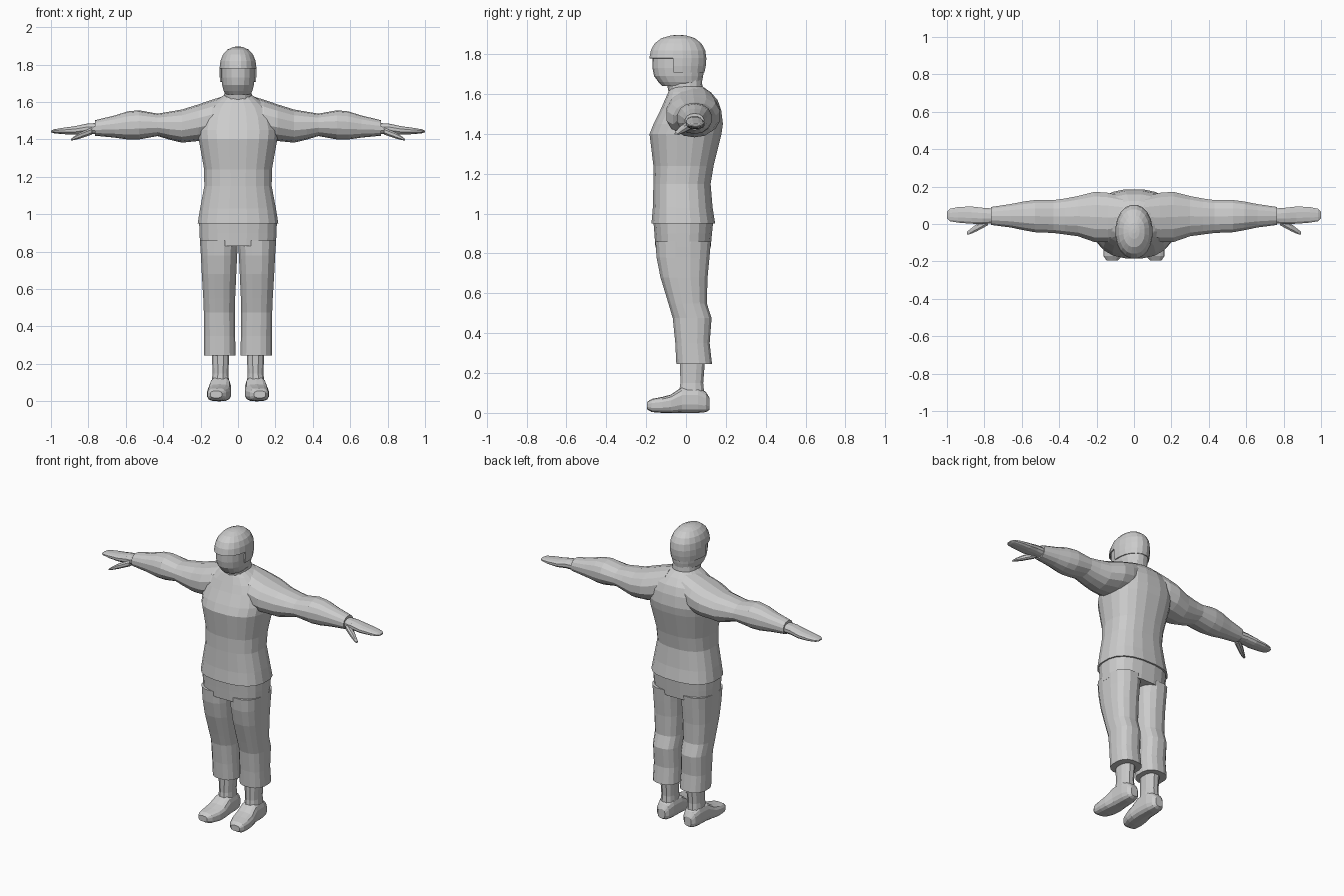
import bpy, bmesh, math

grey = bpy.data.materials.new("light grey")
grey.diffuse_color = (0.6, 0.6, 0.6, 1)


def loft(name, axis, rings, n=16, power=2.4, mirror=False, phase=0.5, caps=True, skip=None):
    """Rounded rings along an axis: (position, min a, max a, min b, max b)."""
    bm = bmesh.new()
    loops = []
    for p, a0, a1, b0, b1 in rings:
        loop = []
        for i in range(n):
            t = 2 * math.pi * (i + phase) / n
            c, s = math.cos(t), math.sin(t)
            a = (a0 + a1) / 2 + (a1 - a0) / 2 * math.copysign(abs(c) ** (2 / power), c)
            b = (b0 + b1) / 2 + (b1 - b0) / 2 * math.copysign(abs(s) ** (2 / power), s)
            co = {"x": (p, a, b), "y": (a, p, b), "z": (a, b, p)}[axis]
            loop.append(bm.verts.new(co))
        loops.append(loop)
    for lo, hi in zip(loops, loops[1:]):
        for i in range(n):
            j = (i + 1) % n
            bm.faces.new((lo[i], lo[j], hi[j], hi[i]))
    if caps:
        bm.faces.new(loops[0])
    bm.faces.new(loops[-1])
    if skip:
        gone = [f for f in bm.faces if skip(f.calc_center_median())]
        bmesh.ops.delete(bm, geom=gone, context="FACES")
    bmesh.ops.recalc_face_normals(bm, faces=bm.faces)
    me = bpy.data.meshes.new(name)
    bm.to_mesh(me)
    bm.free()
    me.materials.append(grey)
    ob = bpy.data.objects.new(name, me)
    bpy.context.collection.objects.link(ob)
    if mirror:
        ob.modifiers.new("mirror", "MIRROR")
    return ob


def sym(z, w, y0, y1):
    return (z, -w, w, y0, y1)


# Shirt body, from the hem to the collar
loft("shirt", "z", [
    sym(0.95, 0.218, -0.175, 0.148), sym(1.03, 0.205, -0.168, 0.135),
    sym(1.15, 0.182, -0.165, 0.125), sym(1.24, 0.183, -0.165, 0.14),
    sym(1.40, 0.212, -0.185, 0.18), sym(1.45, 0.215, -0.165, 0.187),
    sym(1.52, 0.20, -0.13, 0.178), sym(1.57, 0.17, -0.108, 0.16),
    sym(1.61, 0.12, -0.09, 0.125), sym(1.637, 0.075, -0.075, 0.085)], n=20, power=2.5)

# Sleeves
loft("sleeve", "x", [
    (0.06, -0.075, 0.15, 1.44, 1.637), (0.14, -0.10, 0.17, 1.40, 1.612),
    (0.21, -0.10, 0.175, 1.392, 1.588), (0.30, -0.068, 0.152, 1.383, 1.56),
    (0.37, -0.058, 0.138, 1.40, 1.548), (0.43, -0.05, 0.13, 1.418, 1.538),
    (0.53, -0.046, 0.13, 1.40, 1.556), (0.59, -0.035, 0.122, 1.40, 1.55),
    (0.66, -0.02, 0.108, 1.41, 1.528), (0.765, -0.006, 0.092, 1.42, 1.503)],
    n=14, power=2.2, mirror=True)

# Hands and thumbs
loft("hand", "x", [
    (0.74, 0.003, 0.083, 1.428, 1.49), (0.81, 0.0, 0.088, 1.43, 1.485),
    (0.87, 0.0, 0.095, 1.425, 1.472), (0.94, 0.006, 0.092, 1.428, 1.462),
    (0.985, 0.014, 0.082, 1.433, 1.454), (1.0, 0.03, 0.065, 1.438, 1.446)],
    n=12, mirror=True)
loft("thumb", "x", [
    (0.78, -0.008, 0.045, 1.425, 1.465), (0.84, -0.04, 0.002, 1.405, 1.44),
    (0.875, -0.055, -0.026, 1.396, 1.418), (0.892, -0.058, -0.04, 1.394, 1.404)],
    n=8, mirror=True)

# Trousers: hips and two legs
loft("trouser_hips", "z", [
    sym(0.83, 0.204, -0.155, 0.125), sym(0.90, 0.208, -0.16, 0.132),
    sym(0.96, 0.21, -0.165, 0.138)], n=20, power=2.5)
loft("trouser_leg", "z", [
    (0.245, 0.012, 0.182, -0.05, 0.132), (0.35, 0.014, 0.182, -0.055, 0.12),
    (0.475, 0.016, 0.184, -0.068, 0.13), (0.55, 0.014, 0.187, -0.09, 0.106),
    (0.68, 0.008, 0.195, -0.13, 0.11), (0.78, 0.003, 0.20, -0.15, 0.12),
    (0.86, -0.002, 0.205, -0.155, 0.127)], n=16, power=2.5, mirror=True)

# Ankles and shoes
loft("ankle", "z", [
    (0.08, 0.045, 0.145, -0.04, 0.095), (0.15, 0.05, 0.137, -0.03, 0.088),
    (0.27, 0.045, 0.142, -0.032, 0.098)], n=12, mirror=True)
loft("shoe", "y", [
    (-0.195, 0.085, 0.148, 0.018, 0.055), (-0.172, 0.062, 0.163, 0.004, 0.07),
    (-0.12, 0.042, 0.166, 0.0, 0.08), (-0.075, 0.036, 0.163, 0.0, 0.092),
    (-0.02, 0.038, 0.152, 0.0, 0.13), (0.06, 0.042, 0.148, 0.0, 0.13),
    (0.10, 0.053, 0.138, 0.004, 0.105), (0.118, 0.07, 0.12, 0.015, 0.075)],
    n=14, power=3, mirror=True)

# Neck, head and open-faced helmet
loft("neck", "z", [
    sym(1.60, 0.08, -0.085, 0.085), sym(1.67, 0.072, -0.10, 0.08)], n=14)
loft("head", "z", [
    sym(1.64, 0.066, -0.12, 0.075), sym(1.66, 0.078, -0.138, 0.08),
    sym(1.69, 0.086, -0.16, 0.086), sym(1.73, 0.09, -0.168, 0.09),
    sym(1.80, 0.09, -0.17, 0.09)], n=18, power=2.2)
helmet = loft("helmet", "z", [
    sym(1.708, 0.096, -0.175, 0.094), sym(1.742, 0.10, -0.184, 0.101),
    sym(1.78, 0.10, -0.186, 0.104), sym(1.82, 0.095, -0.178, 0.098),
    sym(1.853, 0.082, -0.16, 0.08), sym(1.88, 0.058, -0.125, 0.046),
    sym(1.893, 0.03, -0.08, 0.006), sym(1.897, 0.01, -0.05, -0.025)],
    n=20, power=2.1, caps=False, skip=lambda c: c.z < 1.78 and c.y < -0.08)
shell = helmet.modifiers.new("shell", "SOLIDIFY")
shell.thickness = 0.008
shell.offset = -1
